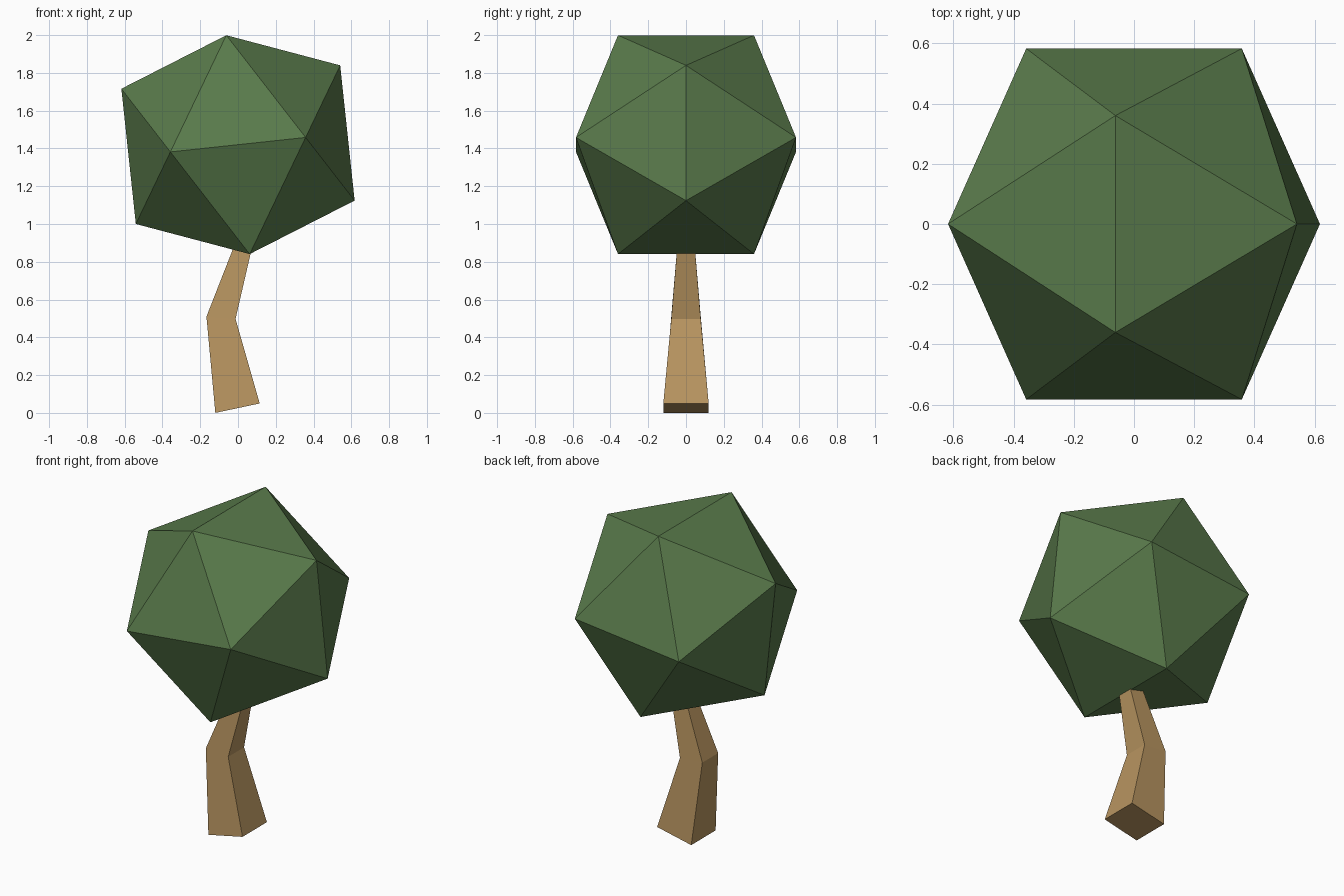
import bpy, bmesh, math
from mathutils import Matrix

if "Cube" in bpy.data.objects:
    bpy.data.objects.remove(bpy.data.objects["Cube"])


def finish(bm, name, color):
    bmesh.ops.recalc_face_normals(bm, faces=bm.faces)
    mesh = bpy.data.meshes.new(name)
    bm.to_mesh(mesh)
    bm.free()
    mat = bpy.data.materials.new(name + "_color")
    mat.diffuse_color = color
    mat.use_nodes = True
    mat.node_tree.nodes["Principled BSDF"].inputs["Base Color"].default_value = mat.diffuse_color
    mesh.materials.append(mat)
    obj = bpy.data.objects.new(name, mesh)
    bpy.context.collection.objects.link(obj)
    return obj


# Crown: icosahedron from three golden rectangles, tilted sideways
a = 0.36
b = a * (1 + math.sqrt(5)) / 2
bm = bmesh.new()
for s in (-a, a):
    for t in (-b, b):
        for co in ((0, s, t), (s, t, 0), (t, 0, s)):
            bm.verts.new(co)
bmesh.ops.convex_hull(bm, input=bm.verts)
bm.transform(Matrix.Translation((0, 0, 1.42)) @ Matrix.Rotation(math.radians(-6.1), 4, 'Y'))
finish(bm, "crown", (0.10, 0.195, 0.07, 1))

# Trunk: bent, tapered square tube; each ring is left (x, z), right (x, z), half depth
rings = [
    ((-0.12, 0.0), (0.115, 0.05), 0.12),
    ((-0.167, 0.51), (-0.013, 0.498), 0.078),
    ((0.025, 1.0), (0.103, 1.0), 0.036),
]
bm = bmesh.new()
loops = []
for (xl, zl), (xr, zr), d in rings:
    corners = ((xl, -d, zl), (xr, -d, zr), (xr, d, zr), (xl, d, zl))
    loops.append([bm.verts.new(c) for c in corners])
for lo, hi in zip(loops, loops[1:]):
    for i in range(4):
        j = (i + 1) % 4
        bm.faces.new((lo[i], lo[j], hi[j], hi[i]))
bm.faces.new(loops[0][::-1])
bm.faces.new(loops[-1])
finish(bm, "trunk", (0.48, 0.30, 0.117, 1))
